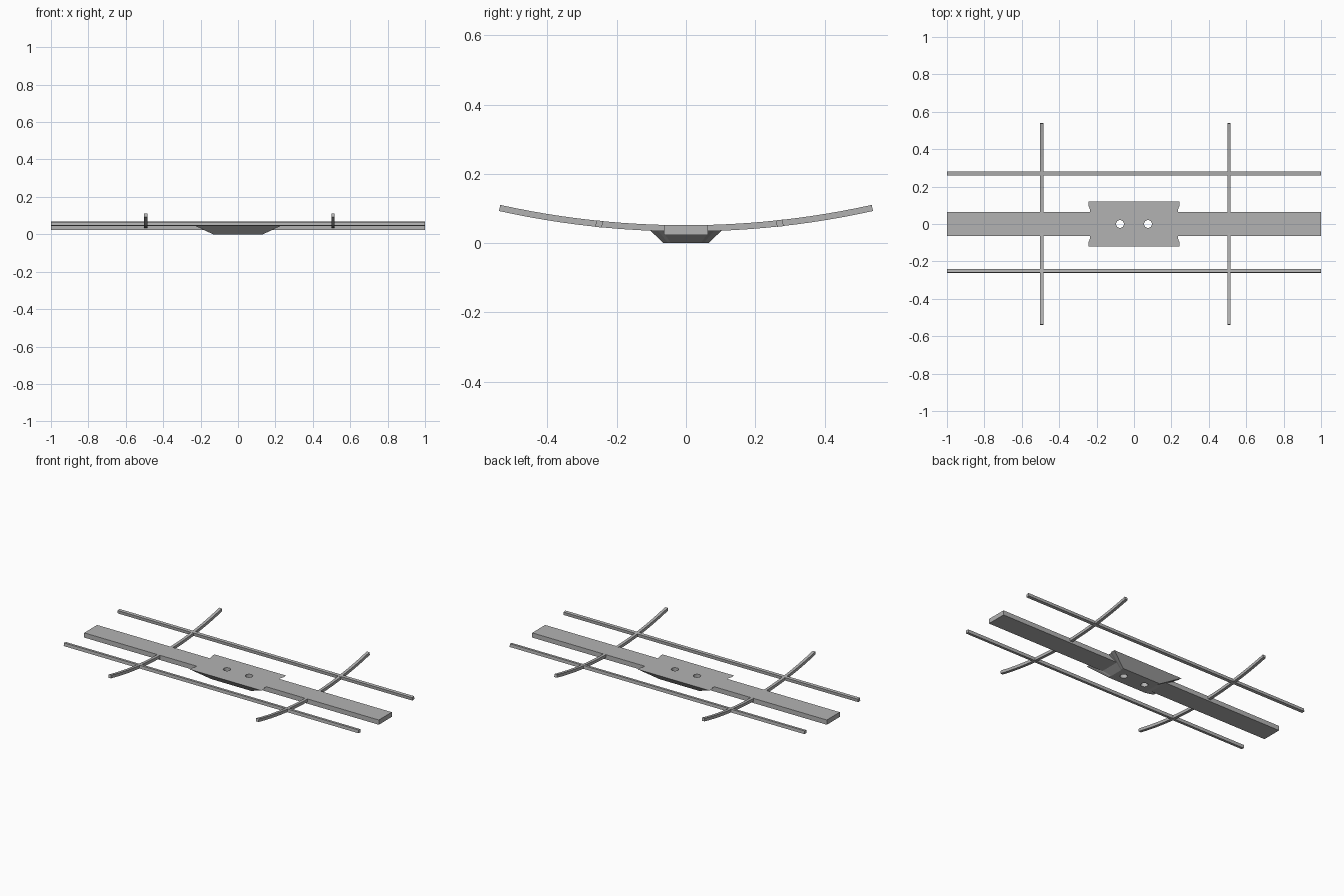
import bpy, bmesh, math
from mathutils import Matrix

if "Cube" in bpy.data.objects:
    bpy.data.objects.remove(bpy.data.objects["Cube"])

grey = bpy.data.materials.new("plain_grey")
grey.use_nodes = True
grey.diffuse_color = (0.45, 0.45, 0.45, 1)
grey.node_tree.nodes["Principled BSDF"].inputs["Base Color"].default_value = grey.diffuse_color


def finish(name, bm):
    bmesh.ops.recalc_face_normals(bm, faces=bm.faces)
    mesh = bpy.data.meshes.new(name)
    bm.to_mesh(mesh)
    bm.free()
    mesh.materials.append(grey)
    obj = bpy.data.objects.new(name, mesh)
    bpy.context.collection.objects.link(obj)
    return obj


def loft(name, loops):
    """Skin between matching loops and cap both ends."""
    bm = bmesh.new()
    rings = [[bm.verts.new(p) for p in loop] for loop in loops]
    n = len(rings[0])
    for a, b in zip(rings, rings[1:]):
        for i in range(n):
            j = (i + 1) % n
            bm.faces.new((a[i], a[j], b[j], b[i]))
    bm.faces.new(rings[0])
    bm.faces.new(rings[-1])
    return finish(name, bm)


TOP, LOW, HALF_W = 0.052, 0.023, 0.063

# Central plank: two arms whose inner ends meet the sloped hub
for side, label in ((1, "left"), (-1, "right")):
    profile = [(0.177, LOW), (1, LOW), (1, TOP), (0.236, TOP)]
    loft("plank_arm_" + label,
         [[(side * x, y, z) for x, z in profile] for y in (-HALF_W, HALF_W)])

# Hub: tapered block with slightly flared corners
quarter = [(0.236, 0.08), (0.243, 0.095), (0.243, 0.12)]
outline = (quarter + [(-x, y) for x, y in reversed(quarter)]
           + [(-x, -y) for x, y in quarter] + [(x, -y) for x, y in reversed(quarter)])
hub = loft("hub", [[(x * 0.55, y * 0.54, 0) for x, y in outline],
                   [(x, y, TOP) for x, y in outline]])

# Two bolt holes through the hub
bm = bmesh.new()
for x in (-0.075, 0.075):
    bmesh.ops.create_cone(bm, cap_ends=True, segments=16, radius1=0.021, radius2=0.021,
                          depth=0.3, matrix=Matrix.Translation((x, 0, 0.03)))
cutter = finish("hole_cutter", bm)
cutter.hide_render = True
cutter.hide_viewport = True
cutter.display_type = 'WIRE'
cut = hub.modifiers.new("holes", 'BOOLEAN')
cut.operation = 'DIFFERENCE'
cut.solver = 'EXACT'
cut.object = cutter
bpy.context.view_layer.objects.active = hub
hub.select_set(True)
bpy.ops.object.modifier_apply(modifier=cut.name)
bpy.data.objects.remove(cutter)

# Curved cross ribs
RADIUS, THICK = 2.5, 0.018
END = math.asin(0.54 / RADIUS)
for x, label in ((0.508, "left"), (-0.494, "right")):
    loops = []
    for i in range(25):
        a = END * (i / 12 - 1)
        loops.append([(x + dx, r * math.sin(a), 0.0515 - THICK + RADIUS - r * math.cos(a))
                      for dx, r in ((-0.009, RADIUS), (0.009, RADIUS),
                                    (0.009, RADIUS - THICK), (-0.009, RADIUS - THICK))])
    loft("cross_rib_" + label, loops)

# Long side rods, tilted to follow the ribs
for y, label in ((-0.251, "front"), (0.271, "back")):
    tilt = math.asin(y / RADIUS)
    z = 0.0425 + RADIUS * (1 - math.cos(tilt))
    bm = bmesh.new()
    bmesh.ops.create_cube(bm, size=1, matrix=Matrix.Translation((0, y, z))
                          @ Matrix.Rotation(tilt, 4, 'X')
                          @ Matrix.Diagonal((2, 0.019, 0.019, 1)))
    finish("side_rod_" + label, bm)
